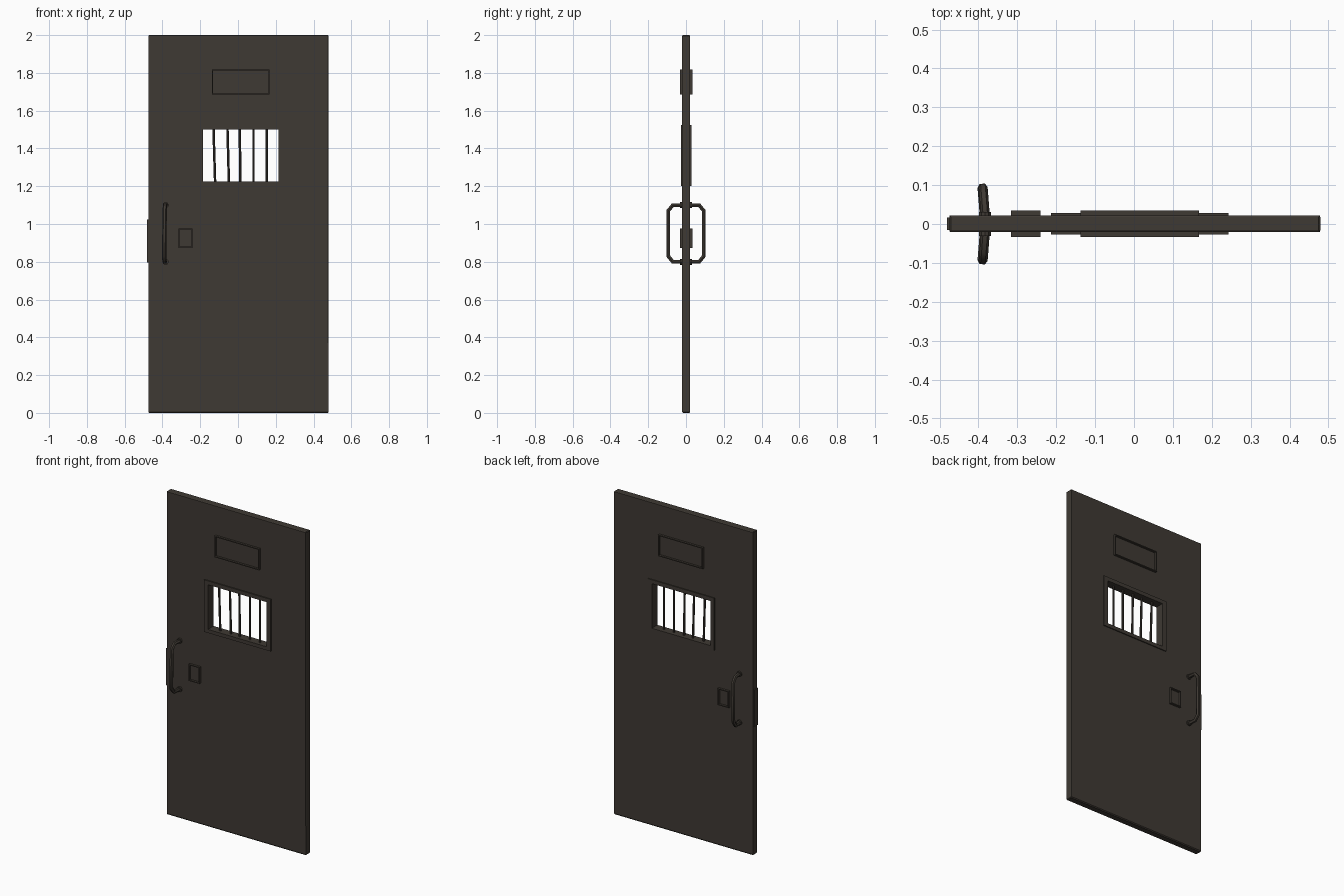
import bpy, bmesh, math
from mathutils import Matrix

if "Cube" in bpy.data.objects:
    bpy.data.objects.remove(bpy.data.objects["Cube"])


def material(name, rgb):
    m = bpy.data.materials.new(name)
    m.diffuse_color = (*rgb, 1)
    m.use_nodes = True
    m.node_tree.nodes["Principled BSDF"].inputs["Base Color"].default_value = m.diffuse_color
    return m


STEEL = material("dark steel", (0.049, 0.041, 0.033))


def finish(name, bm):
    bmesh.ops.recalc_face_normals(bm, faces=bm.faces)
    me = bpy.data.meshes.new(name)
    bm.to_mesh(me)
    bm.free()
    me.materials.append(STEEL)
    ob = bpy.data.objects.new(name, me)
    bpy.context.collection.objects.link(ob)
    return ob


def ring(name, outer, inner, y0, y1):
    """Rectangular frame; rectangles are (x0, x1, z0, z1)."""
    bm = bmesh.new()
    loops = []
    for (a, b, c, d), y in ((outer, y0), (outer, y1), (inner, y1), (inner, y0)):
        loops.append([bm.verts.new((x, y, z)) for x, z in ((a, c), (b, c), (b, d), (a, d))])
    for k in range(4):
        p, q = loops[k], loops[(k + 1) % 4]
        for i in range(4):
            j = (i + 1) % 4
            bm.faces.new((p[i], p[j], q[j], q[i]))
    return finish(name, bm)


def box(name, x0, x1, y0, y1, z0, z1):
    bm = bmesh.new()
    bmesh.ops.create_cube(bm, size=1)
    for v in bm.verts:
        v.co = (x0 + (v.co.x + .5) * (x1 - x0), y0 + (v.co.y + .5) * (y1 - y0),
                z0 + (v.co.z + .5) * (z1 - z0))
    return finish(name, bm)


def inset(r, w):
    return (r[0] + w, r[1] - w, r[2] + w, r[3] - w)


# Door slab with window hole
door = ring("door_slab", (-0.475, 0.479, 0, 2), (-0.2, 0.229, 1.215, 1.512), -0.02, 0.022)
bev = door.modifiers.new("edge", 'BEVEL')
bev.width = 0.004
bev.segments = 1

# Open window with a frame and slightly crooked bars
ring("window_frame", (-0.213, 0.243, 1.202, 1.524), (-0.186, 0.214, 1.224, 1.500),
     -0.027, 0.028)
for i, (xt, xb) in enumerate(((-0.130, -0.121), (-0.056, -0.048), (0.009, 0.013),
                              (0.082, 0.082), (0.151, 0.151))):
    bm = bmesh.new()
    bmesh.ops.create_cone(bm, cap_ends=True, segments=8, radius1=0.0065, radius2=0.0065, depth=0.3)
    for v in bm.verts:
        v.co.x += xt if v.co.z > 0 else xb
        v.co.z += 1.363
    finish(f"window_bar_{i + 1}", bm)

# Raised rims: sign holder and lock surround, on both faces
for name, rect in (("sign_rim", (-0.138, 0.167, 1.686, 1.818)),
                   ("lock_rim", (-0.316, -0.241, 0.874, 0.977))):
    ring(name, rect, inset(rect, 0.006), -0.033, -0.018)
    ring(name + "_back", rect, inset(rect, 0.006), 0.019, 0.035)

# Latch plate on the opening edge
box("latch_plate", -0.481, -0.47, -0.016, 0.017, 0.796, 1.024)

# Pull handles with round mounts, mirrored front and back
PATH = ((-0.382, 0.018, 1.10), (-0.386, 0.070, 1.10), (-0.388, 0.094, 1.07),
        (-0.391, 0.094, 0.83), (-0.389, 0.070, 0.80), (-0.385, 0.018, 0.80))
for side, s in (("front", -1), ("back", 1)):
    cu = bpy.data.curves.new("handle_" + side, 'CURVE')
    cu.dimensions = '3D'
    cu.bevel_depth = 0.0115
    cu.bevel_resolution = 1
    sp = cu.splines.new('POLY')
    sp.points.add(len(PATH) - 1)
    for p, (x, y, z) in zip(sp.points, PATH):
        p.co = (x, y * s, z, 1)
    cu.materials.append(STEEL)
    ob = bpy.data.objects.new("handle_" + side, cu)
    bpy.context.collection.objects.link(ob)
    bpy.ops.object.select_all(action='DESELECT')
    ob.select_set(True)
    bpy.context.view_layer.objects.active = ob
    bpy.ops.object.convert(target='MESH')
    bpy.ops.object.shade_smooth_by_angle(angle=math.radians(50))
    for end, z in (("top", 1.10), ("bottom", 0.80)):
        bm = bmesh.new()
        bmesh.ops.create_cone(bm, cap_ends=True, segments=10, radius1=0.016, radius2=0.016,
                              depth=0.014,
                              matrix=Matrix.Translation((-0.383, 0.024 * s, z))
                              @ Matrix.Rotation(math.pi / 2, 4, 'X'))
        finish(f"handle_mount_{side}_{end}", bm)
